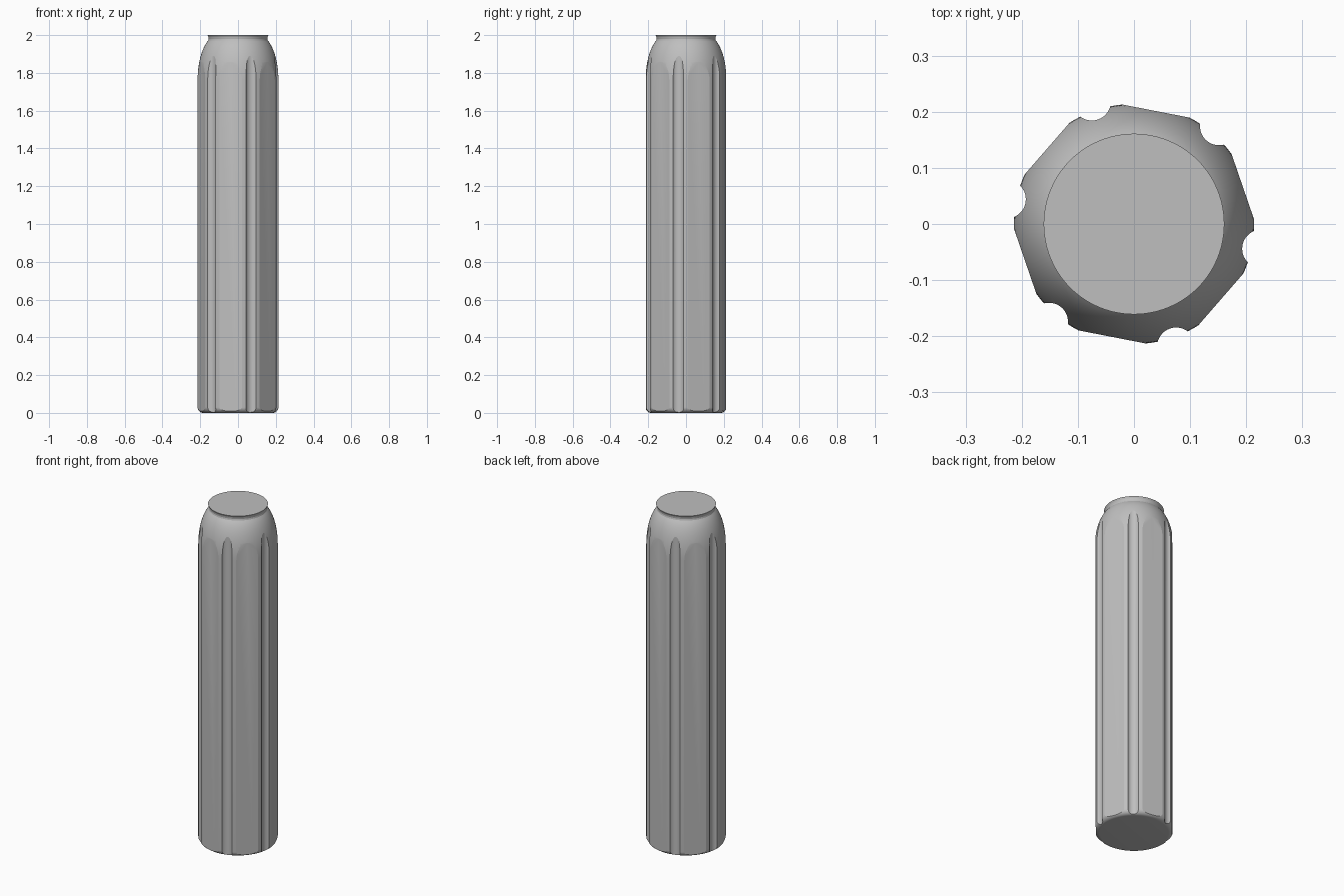
import bpy
import bmesh
from math import sin, cos, pi, radians

old = bpy.data.objects.get("Cube")
if old:
    bpy.data.objects.remove(old, do_unlink=True)

SIDES = 6
CORNER = radians(49)      # direction of the first groove / hexagon corner
RADIUS = 0.214
APOTHEM = 0.205           # distance of the flats from the axis
GROOVE_R = 0.034
GROOVE_FLOOR = 0.197

grey = bpy.data.materials.new("plain grey")
grey.use_nodes = True
colour = (0.52, 0.52, 0.52, 1)
grey.diffuse_color = colour
grey.node_tree.nodes["Principled BSDF"].inputs["Base Color"].default_value = colour


def make_object(name, bm):
    bmesh.ops.recalc_face_normals(bm, faces=bm.faces)
    mesh = bpy.data.meshes.new(name)
    bm.to_mesh(mesh)
    bm.free()
    mesh.materials.append(grey)
    obj = bpy.data.objects.new(name, mesh)
    bpy.context.collection.objects.link(obj)
    return obj


def add_prism(bm, x, y, radius, segments, turn=0.0, low=-0.1, high=2.1):
    ring = [bm.verts.new((x + radius * cos(turn + 2 * pi * i / segments),
                          y + radius * sin(turn + 2 * pi * i / segments), low))
            for i in range(segments)]
    base = bm.faces.new(ring)
    out = bmesh.ops.extrude_face_region(bm, geom=[base])["geom"]
    top = [v for v in out if isinstance(v, bmesh.types.BMVert)]
    bmesh.ops.translate(bm, verts=top, vec=(0, 0, high - low))


def lathe(name, profile, segments):
    bm = bmesh.new()
    rings = [[bm.verts.new((r * cos(2 * pi * i / segments),
                            r * sin(2 * pi * i / segments), z))
              for i in range(segments)] for r, z in profile]
    for a, b in zip(rings, rings[1:]):
        for i in range(segments):
            j = (i + 1) % segments
            bm.faces.new((a[i], a[j], b[j], b[i]))
    bm.faces.new(rings[0][::-1])
    bm.faces.new(rings[-1])
    return make_object(name, bm)


# Round body: rounded foot, straight shaft, domed shoulder, flared neck
fillet = 0.03
profile = [(RADIUS - fillet + fillet * sin(radians(a)), fillet - fillet * cos(radians(a)))
           for a in range(0, 91, 10)]
profile += [(RADIUS - 0.1 + 0.1 * cos(radians(a)), 1.76 + 0.235 * sin(radians(a)))
            for a in range(0, 61, 5)]
profile += [(0.157, 1.972), (0.155, 1.98), (0.1565, 1.99), (0.161, 2.0)]
handle = lathe("handle", profile, 96)

# Hexagonal block that leaves six flats on the body
bm = bmesh.new()
add_prism(bm, 0, 0, APOTHEM / cos(pi / SIDES), SIDES, CORNER)
flats = make_object("flats_cutter", bm)

# Six round rods that scoop a groove along each corner
bm = bmesh.new()
for k in range(SIDES):
    angle = CORNER + 2 * pi * k / SIDES
    d = GROOVE_FLOOR + GROOVE_R
    add_prism(bm, d * cos(angle), d * sin(angle), GROOVE_R, 40, angle)
grooves = make_object("groove_cutter", bm)

bpy.ops.object.select_all(action="DESELECT")
bpy.context.view_layer.objects.active = handle
handle.select_set(True)
for cutter, operation in ((flats, "INTERSECT"), (grooves, "DIFFERENCE")):
    mod = handle.modifiers.new(cutter.name, "BOOLEAN")
    mod.operation = operation
    mod.solver = "EXACT"
    mod.object = cutter
    bpy.ops.object.modifier_apply(modifier=mod.name)
    bpy.data.objects.remove(cutter, do_unlink=True)

bpy.ops.object.shade_smooth_by_angle(angle=radians(13))
